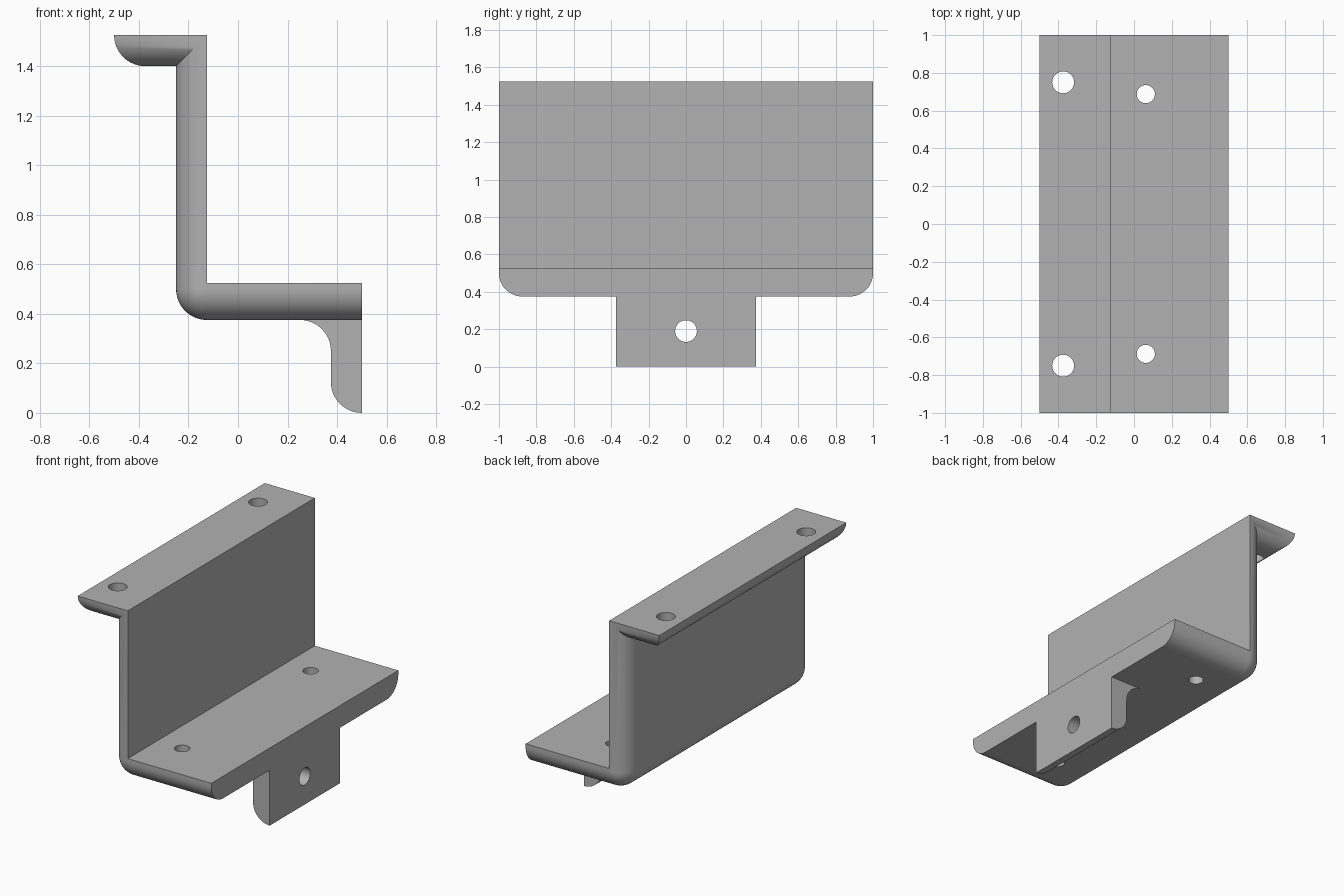
import bpy, bmesh
from math import sin, cos, asin, pi, radians
from mathutils import Matrix

if "Cube" in bpy.data.objects:
    bpy.data.objects.remove(bpy.data.objects["Cube"], do_unlink=True)

R = 0.125                        # bend and edge radius
TOP, FLOOR = 1.525, 0.525        # upper faces of the two flanges
WALL, TIP, END = -0.125, -0.5, 0.5
HALF = 1.0
N = 12                           # arc segments

steel = bpy.data.materials.new("plain_grey")
steel.use_nodes = True
grey = (0.445, 0.445, 0.445, 1)
steel.diffuse_color = grey
steel.node_tree.nodes["Principled BSDF"].inputs["Base Color"].default_value = grey


def finish(bm, name):
    bmesh.ops.remove_doubles(bm, verts=bm.verts, dist=1e-5)
    bmesh.ops.recalc_face_normals(bm, faces=bm.faces)
    mesh = bpy.data.meshes.new(name)
    bm.to_mesh(mesh)
    bm.free()
    mesh.materials.append(steel)
    obj = bpy.data.objects.new(name, mesh)
    bpy.context.collection.objects.link(obj)
    return obj


def arc(cx, cz, r, a0, a1):
    return [(cx + r * cos(a0 + (a1 - a0) * i / N), cz + r * sin(a0 + (a1 - a0) * i / N))
            for i in range(N + 1)]


def section(s):
    """Z-shaped cross-section whose outer skin lies s away from the inner one."""
    pts = arc(TIP + R, TOP, R, pi, pi + asin(min(1, s / R)))
    pts += [(WALL - s, TOP - s), (WALL - s, FLOOR)]
    pts += arc(WALL, FLOOR - 0.025, s, pi, 1.5 * pi)
    pts += [(END, FLOOR - 0.025 - s), (END, FLOOR), (WALL, FLOOR), (WALL, TOP)]
    return pts


def apply_boolean(obj, other, operation):
    mod = obj.modifiers.new(operation, 'BOOLEAN')
    mod.operation, mod.solver, mod.object = operation, 'EXACT', other
    bpy.context.view_layer.objects.active = obj
    bpy.ops.object.modifier_apply(modifier=mod.name)
    bpy.data.objects.remove(other, do_unlink=True)


# Bent plate: loft of sections that thin out toward both ends
stations = [(-HALF + R * (1 - cos(t)), R * sin(t))
            for t in (pi / 2 * i / N for i in range(N + 1))]
stations += [(-y, s) for y, s in reversed(stations)]
bm = bmesh.new()
rings = [[bm.verts.new((x, y, z)) for x, z in section(s)] for y, s in stations]
count = len(rings[0])
for a, b in zip(rings, rings[1:]):
    for i in range(count):
        j = (i + 1) % count
        bm.faces.new((a[i], a[j], b[j], b[i]))
for ring in (rings[0], rings[-1]):
    bm.faces.new((ring[N + 2], ring[N + 3], ring[-4], ring[-3]))
# Drop zero-area slivers where the skin meets the end edges
bmesh.ops.dissolve_degenerate(bm, dist=1e-5, edges=bm.edges)
bracket = finish(bm, "bracket")

# Hanging tab with a rounded foot and a filleted root
profile = [(END, 0.42), (0.25, 0.42)]
profile += arc(0.25, 0.25, R, pi / 2, 0)
profile += arc(END, R, R, pi, 1.5 * pi)
bm = bmesh.new()
face = bm.faces.new([bm.verts.new((x, -0.375, z)) for x, z in profile])
out = bmesh.ops.extrude_face_region(bm, geom=[face])
bmesh.ops.translate(bm, vec=(0, 0.75, 0),
                    verts=[v for v in out["geom"] if isinstance(v, bmesh.types.BMVert)])
apply_boolean(bracket, finish(bm, "tab"), 'UNION')


# Screw holes
def drill(location, radius, axis):
    bm = bmesh.new()
    turn = Matrix.Rotation(pi / 2, 4, 'Y') if axis == 'X' else Matrix.Identity(4)
    bmesh.ops.create_cone(bm, cap_ends=True, segments=40, radius1=radius, radius2=radius,
                          depth=0.4, matrix=Matrix.Translation(location) @ turn)
    apply_boolean(bracket, finish(bm, "hole_cutter"), 'DIFFERENCE')


for side in (-1, 1):
    drill((-0.375, side * 0.75, 1.46), 0.058, 'Z')
    drill((0.0625, side * 0.6875, 0.45), 0.048, 'Z')
drill((0.44, 0, 0.19), 0.058, 'X')

# Smooth bends, crisp edges
bpy.ops.object.select_all(action='DESELECT')
bracket.select_set(True)
bpy.context.view_layer.objects.active = bracket
bpy.ops.object.shade_smooth_by_angle(angle=radians(30))
weighted = bracket.modifiers.new("weighted_normals", 'WEIGHTED_NORMAL')
weighted.keep_sharp = True
